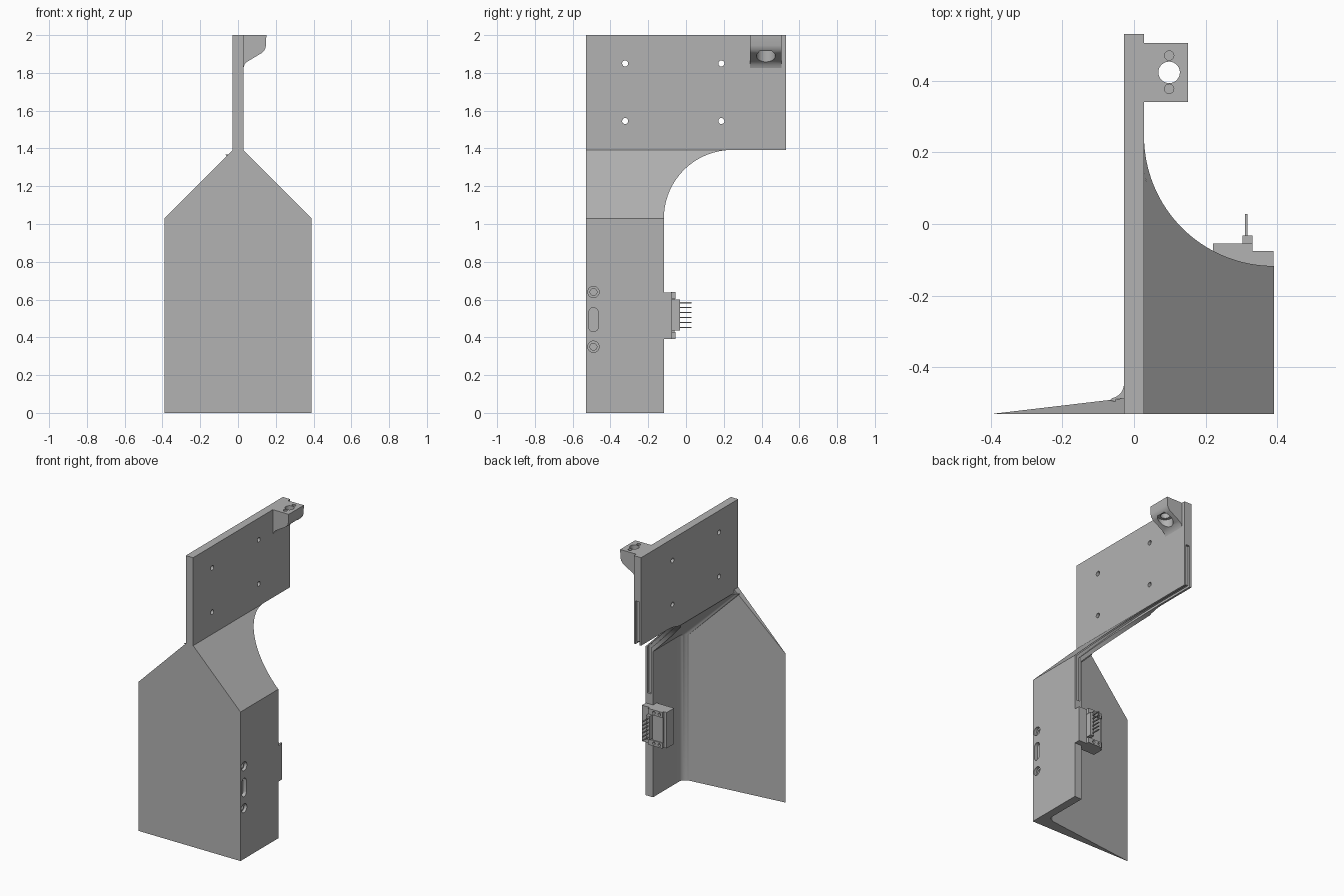
import bpy, bmesh, math
from mathutils import Vector

if "Cube" in bpy.data.objects:
    bpy.data.objects.remove(bpy.data.objects["Cube"])

grey = bpy.data.materials.new("light grey")
grey.diffuse_color = (0.45, 0.45, 0.45, 1)
grey.use_nodes = True
grey.node_tree.nodes["Principled BSDF"].inputs["Base Color"].default_value = grey.diffuse_color


def make(name, bm):
    bmesh.ops.recalc_face_normals(bm, faces=bm.faces)
    me = bpy.data.meshes.new(name)
    bm.to_mesh(me)
    bm.free()
    me.materials.append(grey)
    ob = bpy.data.objects.new(name, me)
    bpy.context.collection.objects.link(ob)
    return ob


def prism(name, pts, axis, a, b):
    """Extrude a 2D outline along an axis; b may be a function of the outline point."""
    def place(p, d):
        v = list(p)
        v.insert(axis, d)
        return Vector(v)
    bm = bmesh.new()
    lo = [bm.verts.new(place(p, a)) for p in pts]
    hi = [bm.verts.new(place(p, b(p) if callable(b) else b)) for p in pts]
    bm.faces.new(lo)
    bm.faces.new(hi)
    n = len(pts)
    for i in range(n):
        bm.faces.new((lo[i], lo[(i + 1) % n], hi[(i + 1) % n], hi[i]))
    return make(name, bm)


def box(name, x0, x1, y0, y1, z0, z1):
    return prism(name, [(x0, y0), (x1, y0), (x1, y1), (x0, y1)], 2, z0, z1)


def circle(c, r, n=32, start=0, sweep=2 * math.pi):
    return [(c[0] + r * math.cos(start + sweep * i / n),
             c[1] + r * math.sin(start + sweep * i / n)) for i in range(n)]


def boolean(ob, tools, op='DIFFERENCE'):
    for t in tools:
        m = ob.modifiers.new(op.lower(), 'BOOLEAN')
        m.operation, m.object, m.solver = op, t, 'EXACT'
        bpy.context.view_layer.objects.active = ob
        bpy.ops.object.modifier_apply(modifier=m.name)
        bpy.data.objects.remove(t)


Y0, Y1, W, H, T = -0.53, 0.53, 0.39, 0.028, 0.023

# Bent sheet: lower side wall, sloped shoulder and upper plate
panel = prism("bent_panel",
              [(W, 0), (W, 1.03), (H, 1.392), (H, 2), (-H, 2), (-H, 1.392 - T),
               (W - 2 * H, 1.03 - T), (W - 2 * H, 0)], 1, Y0, Y1)

# Sweeping cutout behind the wall and under the plate
arc = [(0.245 - 0.362 * math.cos(a), 1.03 + 0.362 * math.sin(a))
       for a in (math.pi / 2 * i / 32 for i in range(33))]
cutout = prism("cutout", [(-0.117, -0.1)] + arc + [(0.7, 1.392), (0.7, -0.1)], 0, -0.6, 0.6)
boolean(panel, [cutout])

# Tapered front panel, thin at its free edge, thick at the wall
taper = lambda p: Y0 + 0.001 + 0.118 * (p[0] + W)
front = prism("front_panel",
              [(-W, 0), (W - 0.02, 0), (W - 0.02, 1.03), (0.008, 1.392), (-H, 1.392), (-W, 1.03)],
              1, Y0, taper)

# Concave fillet in the inner corner, following the wall and the shoulder
R = 0.04
bm = bmesh.new()
rings = []
for x, z in ((W - 2 * H, 0), (W - 2 * H, 1.03 - T), (-H, 1.392 - T)):
    y = taper((x, z))
    sec = [(x + 0.02, y - 0.02), (x - R, taper((x - R, z)) - 0.001)]
    sec += [(x - R + R * math.sin(a), y + R - R * math.cos(a))
            for a in (math.pi / 2 * i / 8 for i in range(1, 9))]
    sec.append((x + 0.02, y + R))
    rings.append([bm.verts.new((px, py, z)) for px, py in sec])
for r0, r1 in zip(rings, rings[1:]):
    for i in range(len(r0)):
        j = (i + 1) % len(r0)
        bm.faces.new((r0[i], r0[j], r1[j], r1[i]))
bm.faces.new(rings[0])
bm.faces.new(rings[-1])
fillet = make("inner_fillet", bm)
boolean(panel, [front, fillet], 'UNION')

# Cable groove along the rear edges
path = [(-0.117, 0.71)] + arc + [(Y1, 1.392), (Y1, 1.69)]
bm = bmesh.new()
rings = []
for i, (y, z) in enumerate(path):
    if i < 2:
        n = (-1, 0)
    elif i < len(path) - 2:
        n = ((y - 0.245) / 0.362, (z - 1.03) / 0.362)
    else:
        n = (-1, 1) if i == len(path) - 2 else (-1, 0)
    mid = W - H if z <= 1.03 else max(0, W - H - (z - 1.03))
    rings.append([bm.verts.new((mid + s, y + n[0] * d, z + n[1] * d))
                  for s, d in ((-0.014, -0.01), (0.014, -0.01), (0.014, 0.015), (-0.014, 0.015))])
for r0, r1 in zip(rings, rings[1:]):
    for i in range(4):
        j = (i + 1) % 4
        bm.faces.new((r0[i], r0[j], r1[j], r1[i]))
bm.faces.new(rings[0])
bm.faces.new(rings[-1])
boolean(panel, [make("groove", bm)])

# Mounting holes in the plate, countersunk holes and slot in the wall
holes = [prism("hole", circle((y, z), 0.016), 0, -0.1, 0.1)
         for y in (-0.322, 0.187) for z in (1.545, 1.85)]
for z in (0.35, 0.64):
    holes.append(prism("sink", circle((-0.49, z), 0.03), 0, 0.37, 0.5))
    holes.append(prism("bore", circle((-0.49, z), 0.018), 0, 0.32, 0.5))
slot = (circle((-0.49, 0.532), 0.025, 12, 0, math.pi) + [(-0.515, 0.532)]
        + circle((-0.49, 0.455), 0.025, 12, math.pi, math.pi) + [(-0.465, 0.455)])
holes.append(prism("slot", slot, 0, 0.365, 0.5))
boolean(panel, holes)

# Lug at the top rear, with a large bore and two screw holes
lug = prism("top_lug",
            [(0.02, 2), (0.15, 2), (0.148, 1.945), (0.143, 1.925), (0.13, 1.908),
             (0.05, 1.86), (0.035, 1.845), (0.028, 1.825), (0.02, 1.825)], 1, 0.34, 0.505)
bores = [prism("bore", circle((0.098, 0.423), 0.03), 2, 1.7, 2.1),
         prism("counterbore", circle((0.098, 0.423), 0.05), 2, 1.7, 1.915)]
bores += [prism("screw", circle((0.098, y), 0.013), 2, 1.93, 2.1) for y in (0.377, 0.47)]
boolean(lug, bores)

# Connector on the rear edge of the wall
box("connector_base", 0.2, W - 0.001, -0.155, -0.075, 0.39, 0.638)
for z in (0.39, 0.602):
    ear = box("connector_ear", 0.22, 0.33, -0.08, -0.055, z, z + 0.038)
    boolean(ear, [prism("ear_hole", circle((x, z + 0.019), 0.01, 16), 1, -0.07, 0)
                  for x in (0.242, 0.285)])
box("connector_board", 0.22, 0.3, -0.08, -0.062, 0.425, 0.605)
box("connector_header", 0.303, 0.33, -0.08, -0.032, 0.435, 0.6)
for i in range(6):
    z = 0.453 + i * 0.026
    box("connector_pin", 0.309, 0.317, -0.04, 0.028, z - 0.003, z + 0.003)

# Smooth the round surfaces while keeping edges crisp
for ob in bpy.context.collection.objects:
    ob.select_set(True)
bpy.context.view_layer.objects.active = panel
bpy.ops.object.shade_smooth_by_angle(angle=math.radians(30))
